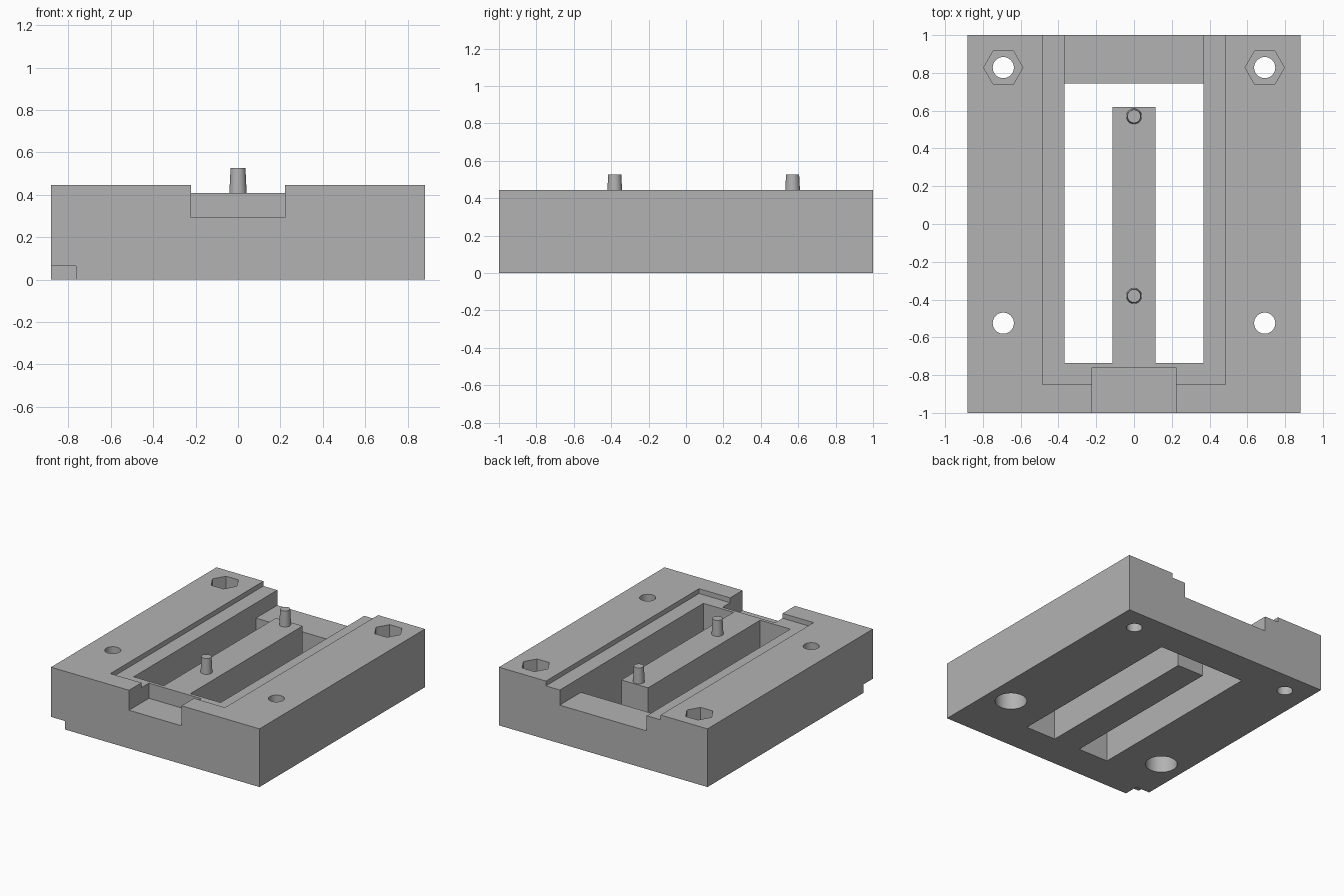
import bpy
import math

cube = bpy.data.objects.get("Cube")
if cube:
    bpy.data.objects.remove(cube, do_unlink=True)

# Single plain grey
grey = bpy.data.materials.new("plain grey")
grey.use_nodes = True
colour = (0.45, 0.45, 0.45, 1)
grey.diffuse_color = colour
grey.node_tree.nodes["Principled BSDF"].inputs["Base Color"].default_value = colour

W, TOP, LEDGE, FLOOR = 0.882, 0.445, 0.408, 0.292
OUT = 1.2  # cutters run past the block to here


def box(name, x0, x1, y0, y1, z0, z1):
    centre = ((x0 + x1) / 2, (y0 + y1) / 2, (z0 + z1) / 2)
    bpy.ops.mesh.primitive_cube_add(size=1, location=centre)
    ob = bpy.context.object
    ob.name = name
    ob.scale = (x1 - x0, y1 - y0, z1 - z0)
    bpy.ops.object.transform_apply(location=True, rotation=False, scale=True)
    ob.data.materials.append(grey)
    return ob


def post(name, x, y, z0, z1, r0, r1, sides=40, turn=0):
    bpy.ops.mesh.primitive_cone_add(vertices=sides, radius1=r0, radius2=r1, depth=z1 - z0,
                                    location=(x, y, (z0 + z1) / 2), rotation=(0, 0, turn))
    ob = bpy.context.object
    ob.name = name
    ob.data.materials.append(grey)
    return ob


def cut(target, cutter):
    bpy.context.view_layer.objects.active = target
    mod = target.modifiers.new("cut", "BOOLEAN")
    mod.operation = "DIFFERENCE"
    mod.solver = "EXACT"
    mod.object = cutter
    bpy.ops.object.modifier_apply(modifier=mod.name)
    bpy.data.objects.remove(cutter, do_unlink=True)


def smooth(ob):
    bpy.ops.object.select_all(action="DESELECT")
    ob.select_set(True)
    bpy.context.view_layer.objects.active = ob
    bpy.ops.object.shade_smooth_by_angle(angle=math.radians(30))


block = box("base_block", -W, W, -1, 1, 0, TOP)

# Shallow cover recess, window through the block, rear channel, front slot, corner notch
cut(block, box("recess", -0.485, 0.485, -0.85, OUT, LEDGE, OUT))
cut(block, box("window", -0.368, 0.368, -0.735, 0.743, -OUT, OUT))
cut(block, box("rear_channel", -0.368, 0.368, 0.6, OUT, FLOOR, OUT))
cut(block, box("front_slot", -0.222, 0.222, -OUT, -0.76, FLOOR, OUT))
cut(block, box("notch", -OUT, -0.765, -OUT, -0.885, -OUT, 0.065))

# Screw holes: nut pockets above at the back, counterbores below at the front
for side in (-1, 1):
    x = side * 0.692
    for y in (-0.525, 0.828):
        cut(block, post("screw_hole", x, y, -0.1, 0.6, 0.056, 0.056))
    cut(block, post("nut_pocket", x, 0.828, 0.245, 0.6, 0.104, 0.104, 6, math.pi / 2))
    cut(block, post("counterbore", x, -0.525, -0.1, 0.2, 0.112, 0.112))
smooth(block)

# Central bar with two tapered pins
box("centre_bar", -0.113, 0.113, -0.735, 0.62, 0, LEDGE)
for name, y in (("front_pin", -0.381), ("rear_pin", 0.57)):
    smooth(post(name, 0, y, LEDGE, 0.527, 0.041, 0.035, 32))
